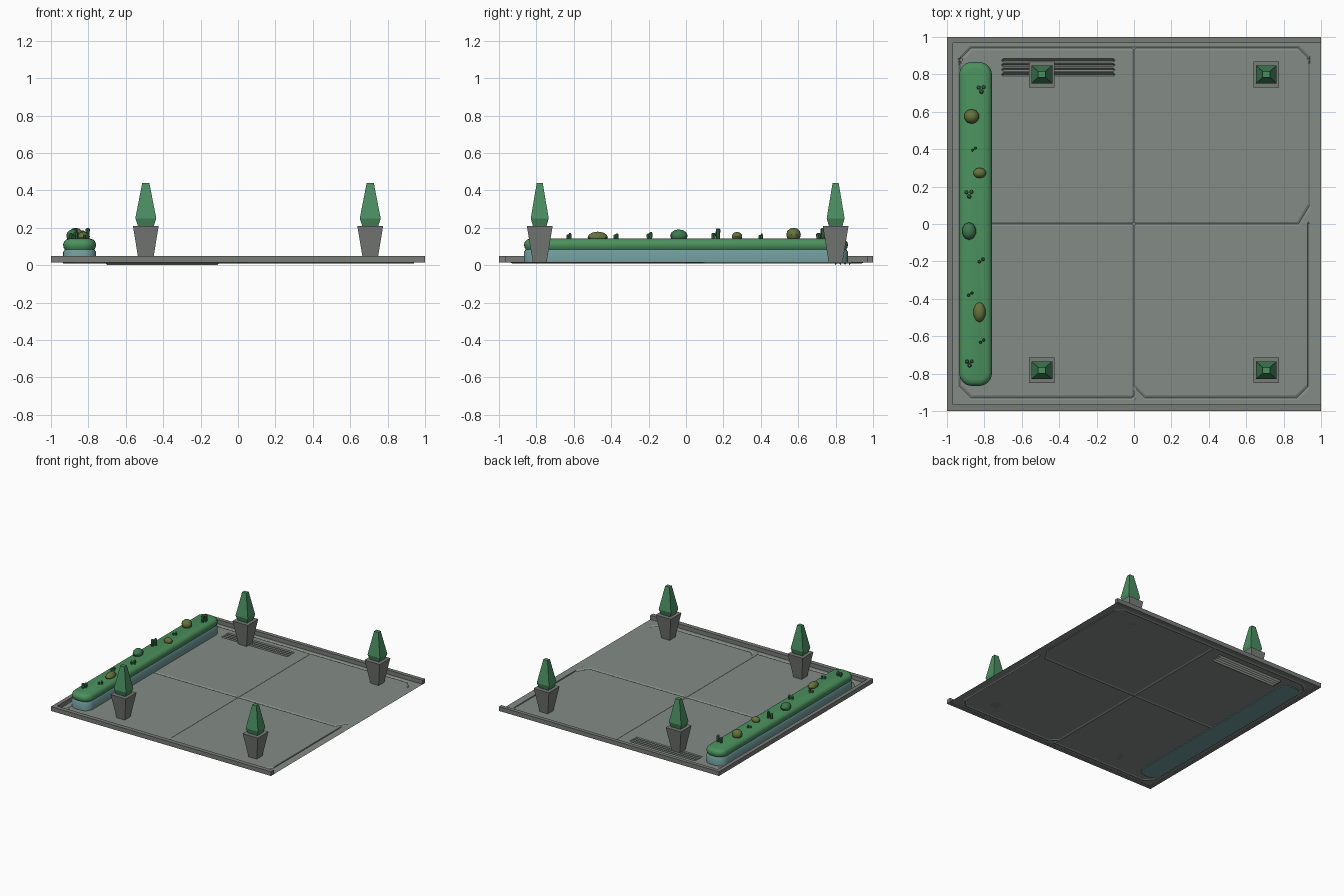
import bpy, bmesh, math
from mathutils import Vector

if "Cube" in bpy.data.objects:
    bpy.data.objects.remove(bpy.data.objects["Cube"])


def material(name, rgb):
    m = bpy.data.materials.new(name)
    m.diffuse_color = (*rgb, 1)
    m.use_nodes = True
    m.node_tree.nodes["Principled BSDF"].inputs["Base Color"].default_value = m.diffuse_color
    return m


PAVING = material("paving grey", (0.23, 0.26, 0.235))
STONE = material("stone grey", (0.19, 0.20, 0.19))
TEAL = material("trough teal", (0.16, 0.32, 0.32))
HEDGE = material("hedge green", (0.07, 0.28, 0.11))
TREE = material("topiary green", (0.07, 0.27, 0.12))
OLIVE = material("olive", (0.13, 0.17, 0.045))
SPROUT = material("dark green", (0.05, 0.19, 0.08))


def finish(name, bm, mat, smooth=False):
    bmesh.ops.recalc_face_normals(bm, faces=bm.faces)
    me = bpy.data.meshes.new(name)
    bm.to_mesh(me)
    bm.free()
    me.materials.append(mat)
    ob = bpy.data.objects.new(name, me)
    bpy.context.collection.objects.link(ob)
    if smooth:
        bpy.ops.object.select_all(action='DESELECT')
        ob.select_set(True)
        bpy.context.view_layer.objects.active = ob
        bpy.ops.object.shade_smooth_by_angle(angle=math.radians(35))
    return ob


def loft(bm, rings):
    """Skin a stack of equal-length rings and cap both ends."""
    vs = [[bm.verts.new(p) for p in r] for r in rings]
    n = len(vs[0])
    for a, b in zip(vs, vs[1:]):
        for i in range(n):
            bm.faces.new((a[i], a[(i + 1) % n], b[(i + 1) % n], b[i]))
    bm.faces.new(vs[0][::-1])
    bm.faces.new(vs[-1])


def rect(cx, cy, hx, hy, z):
    return [(cx + sx * hx, cy + sy * hy, z) for sx, sy in ((-1, -1), (1, -1), (1, 1), (-1, 1))]


def rounded(cx, cy, hx, hy, r, z, n=6):
    pts = []
    for q, (sx, sy) in enumerate(((1, 1), (-1, 1), (-1, -1), (1, -1))):
        for k in range(n + 1):
            a = (q + k / n) * math.pi / 2
            pts.append((cx + sx * (hx - r) + r * math.cos(a), cy + sy * (hy - r) + r * math.sin(a), z))
    return pts


# Floor sheet with V grooves between slabs and a drain grate: (x0, y0, x1, y1, half width, depth)
FLOOR_Z = 0.016
G, D = 0.012, 0.006
grooves = [(*s, G, D) for s in (
    (0, -0.93, 0, 0.94), (-0.93, 0, 0.88, 0), (0.88, 0, 0.94, 0.1), (0.94, 0.1, 0.94, 0.88),
    (0.94, 0.88, 0.88, 0.94), (0.88, 0.94, -0.87, 0.94), (-0.87, 0.94, -0.93, 0.88),
    (-0.93, 0.88, -0.93, -0.87), (-0.93, -0.87, -0.87, -0.93), (-0.87, -0.93, 0, -0.93),
    (0, -0.87, 0.06, -0.93), (0.06, -0.93, 0.87, -0.93), (0.87, -0.93, 0.93, -0.87),
    (0.93, -0.87, 0.93, 0))]
grooves += [(-0.7, y, -0.11, y, 0.009, FLOOR_Z) for y in (0.80, 0.825, 0.85, 0.875)]
bm = bmesh.new()
bm.faces.new([bm.verts.new(p) for p in rect(0, 0, 1, 1, FLOOR_Z)])


def slice_floor(p, n):
    bmesh.ops.bisect_plane(bm, geom=bm.verts[:] + bm.edges[:] + bm.faces[:], plane_co=p, plane_no=n, dist=1e-5)


for x0, y0, x1, y1, w, d in grooves:
    p, t = Vector((x0, y0, 0)), Vector((x1 - x0, y1 - y0, 0)).normalized()
    nrm = Vector((-t.y, t.x, 0))
    for off in (-w, 0, w):
        slice_floor(p + nrm * off, nrm)
for x in (-0.71, -0.7, -0.11, -0.10):
    slice_floor(Vector((x, 0, 0)), Vector((1, 0, 0)))
for v in bm.verts:
    depth = 0
    for x0, y0, x1, y1, w, d in grooves:
        a, b = Vector((x0, y0)), Vector((x1, y1))
        q = v.co.xy
        t = max(0, min(1, (q - a).dot(b - a) / (b - a).length_squared))
        if (a + (b - a) * t - q).length < 0.001:
            depth = max(depth, d)
    v.co.z -= depth
bmesh.ops.triangulate(bm, faces=bm.faces[:])
finish("paved_floor", bm, PAVING)

# Kerb on three sides, open on the right
for name, cx, cy, hx, hy in (("left_kerb", -0.984, 0, 0.016, 1),
                             ("back_kerb", 0.016, 0.984, 0.984, 0.016),
                             ("front_kerb", 0.016, -0.982, 0.984, 0.018)):
    bm = bmesh.new()
    loft(bm, [rect(cx, cy, hx, hy, z) for z in (0.015, 0.05)])
    finish(name, bm, STONE)

# Long trough and its rounded hedge bed
CX, HX, HY = -0.847, 0.088, 0.866


def bed(name, layers, mat):
    bm = bmesh.new()
    loft(bm, [rounded(CX, 0, HX - i, HY - i, 0.07 - i, z) for i, z in layers])
    finish(name, bm, mat, True)


bed("trough", [(0, 0.01), (0, 0.07), (0.01, 0.085)], TEAL)
bed("hedge_bed", [(0.012, 0.08), (0.002, 0.095), (0, 0.112), (0.005, 0.126), (0.016, 0.137), (0.034, 0.142)], HEDGE)

# Round cacti on the bed: x, y, radii, centre height
for i, (x, y, rx, ry, rz, z, mat) in enumerate((
        (-0.868, 0.575, 0.041, 0.039, 0.037, 0.163, OLIVE),
        (-0.825, 0.273, 0.035, 0.028, 0.025, 0.153, OLIVE),
        (-0.882, -0.038, 0.038, 0.047, 0.034, 0.157, SPROUT),
        (-0.826, -0.472, 0.033, 0.054, 0.030, 0.149, OLIVE))):
    bm = bmesh.new()
    bmesh.ops.create_uvsphere(bm, u_segments=10, v_segments=6, radius=1)
    for v in bm.verts:
        v.co = Vector((x + v.co.x * rx, y + v.co.y * ry, z + v.co.z * rz))
    finish(f"round_cactus_{i}", bm, mat, True)

# Clusters of thin sprouts: x, y, top, stem radius, count
for i, (x, y, top, r, n) in enumerate((
        (-0.817, 0.723, 0.198, 0.012, 3), (-0.855, 0.400, 0.168, 0.007, 2),
        (-0.882, 0.163, 0.197, 0.012, 3), (-0.817, -0.195, 0.177, 0.009, 2),
        (-0.875, -0.375, 0.170, 0.008, 2), (-0.812, -0.626, 0.171, 0.008, 2),
        (-0.880, -0.742, 0.180, 0.011, 3))):
    bm = bmesh.new()
    for k in range(n):
        a = 0.6 + k * math.tau / n
        px, py = x + 1.3 * r * math.cos(a), y + 1.3 * r * math.sin(a)
        t = top - k * 0.22 * (top - 0.14)
        loft(bm, [[(px + r * s * math.cos(j * math.tau / 8), py + r * s * math.sin(j * math.tau / 8), z)
                   for j in range(8)] for s, z in ((0.8, 0.13), (1, t - 0.006), (0.5, t))])
    finish(f"sprouts_{i}", bm, SPROUT, True)

# Four potted topiary trees
for i, (x, y) in enumerate(((-0.493, 0.80), (0.707, 0.80), (-0.493, -0.782), (0.707, -0.782))):
    bm = bmesh.new()
    loft(bm, [rect(x, y, h, h, z) for h, z in ((0.037, 0.016), (0.069, 0.21))])
    finish(f"pot_{i}", bm, STONE)
    bm = bmesh.new()
    loft(bm, [rect(x, y, hx, hy, z) for hx, hy, z in
              ((0.042, 0.036, 0.208), (0.056, 0.048, 0.25), (0.019, 0.016, 0.44))])
    finish(f"topiary_{i}", bm, TREE)
